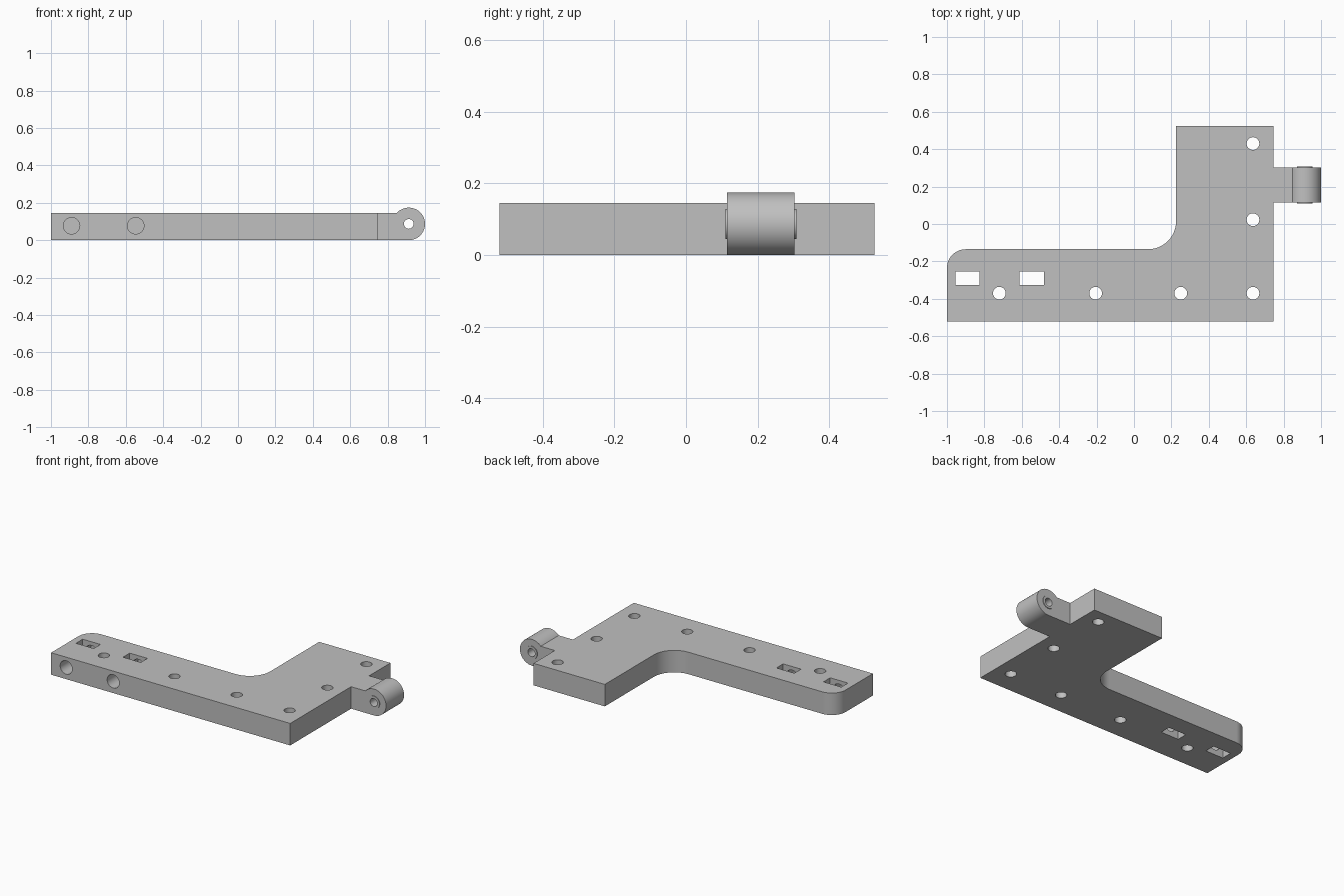
import bpy, bmesh
from math import sin, cos, pi, radians, asin, sqrt
from mathutils import Matrix, Vector

if "Cube" in bpy.data.objects:
    bpy.data.objects.remove(bpy.data.objects["Cube"], do_unlink=True)

grey = bpy.data.materials.new("plain grey")
grey.use_nodes = True
grey.diffuse_color = (0.53, 0.53, 0.53, 1)
grey.node_tree.nodes["Principled BSDF"].inputs["Base Color"].default_value = grey.diffuse_color


def finish(bm, name):
    bmesh.ops.recalc_face_normals(bm, faces=bm.faces)
    mesh = bpy.data.meshes.new(name)
    bm.to_mesh(mesh)
    bm.free()
    mesh.materials.append(grey)
    ob = bpy.data.objects.new(name, mesh)
    bpy.context.collection.objects.link(ob)
    return ob


def arc(cx, cy, r, start, end, steps):
    angles = [radians(start + (end - start) * i / steps) for i in range(steps + 1)]
    return [(cx + r * cos(a), cy + r * sin(a)) for a in angles]


def prism(name, points, offset):
    """Extrude a closed outline of 3D points along offset."""
    bm = bmesh.new()
    face = bm.faces.new([bm.verts.new(p) for p in points])
    ext = bmesh.ops.extrude_face_region(bm, geom=[face])
    bmesh.ops.translate(bm, vec=offset,
                        verts=[v for v in ext["geom"] if isinstance(v, bmesh.types.BMVert)])
    return finish(bm, name)


def cylinder(name, x, y, z, r, length, axis="Z"):
    bm = bmesh.new()
    turn = Matrix.Rotation(pi / 2, 4, "X") if axis == "Y" else Matrix()
    bmesh.ops.create_cone(bm, cap_ends=True, segments=40, radius1=r, radius2=r, depth=length,
                          matrix=Matrix.Translation((x, y, z)) @ turn)
    return finish(bm, name)


def cut(target, cutter):
    mod = target.modifiers.new("cut", "BOOLEAN")
    mod.operation, mod.solver, mod.object = "DIFFERENCE", "EXACT", cutter
    bpy.context.view_layer.objects.active = target
    bpy.ops.object.modifier_apply(modifier=mod.name)
    bpy.data.objects.remove(cutter, do_unlink=True)


# L-shaped plate with a rounded end and an inner fillet
T = 0.145
outline = [(-1, -0.52), (0.745, -0.52), (0.745, 0.525), (0.225, 0.525)]
outline += arc(0.075, 0.015, 0.15, 0, -90, 14)
outline += arc(-0.9, -0.235, 0.1, 90, 180, 14)
plate = prism("bracket_plate", [(x, y, 0) for x, y in outline], Vector((0, 0, T)))

# Screw holes through the plate
for x, y in [(-0.72, -0.37), (-0.205, -0.37), (0.25, -0.37),
             (0.636, -0.37), (0.636, 0.023), (0.636, 0.43)]:
    cut(plate, cylinder("screw_cutter", x, y, T / 2, 0.034, 0.4))

# Rectangular nut slots, each met by a blind bore from the front edge
for x in (-0.89, -0.547):
    corners = [(x - 0.065, -0.325), (x + 0.065, -0.325), (x + 0.065, -0.255), (x - 0.065, -0.255)]
    cut(plate, prism("slot_cutter", [(a, b, -0.1) for a, b in corners], Vector((0, 0, 0.4))))
    cut(plate, cylinder("bore_cutter", x, -0.4, 0.077, 0.044, 0.4, "Y"))

# Hinge knuckle: a tab that runs into a round barrel
R, HX = 0.087, 0.913
meet = 180 - asin((T - R) / R) * 180 / pi
side = [(0.745, 0), (0.745, T)] + arc(HX, R, R, meet, -90, 36)
knuckle = prism("hinge_knuckle", [(x, 0.115, z) for x, z in side], Vector((0, 0.188, 0)))

# Thin bearing collar standing proud at both ends of the barrel
collar = cylinder("hinge_collar", HX, 0.209, R, 0.042, 0.197, "Y")
cut(knuckle, cylinder("barrel_cutter", HX, 0.209, R, 0.042, 0.6, "Y"))
cut(collar, cylinder("pin_cutter", HX, 0.209, R, 0.026, 0.6, "Y"))

# Smooth the round walls and keep the edges crisp
for ob in (plate, knuckle, collar):
    bpy.ops.object.select_all(action="DESELECT")
    ob.select_set(True)
    bpy.context.view_layer.objects.active = ob
    bpy.ops.object.shade_smooth_by_angle(angle=radians(30))
